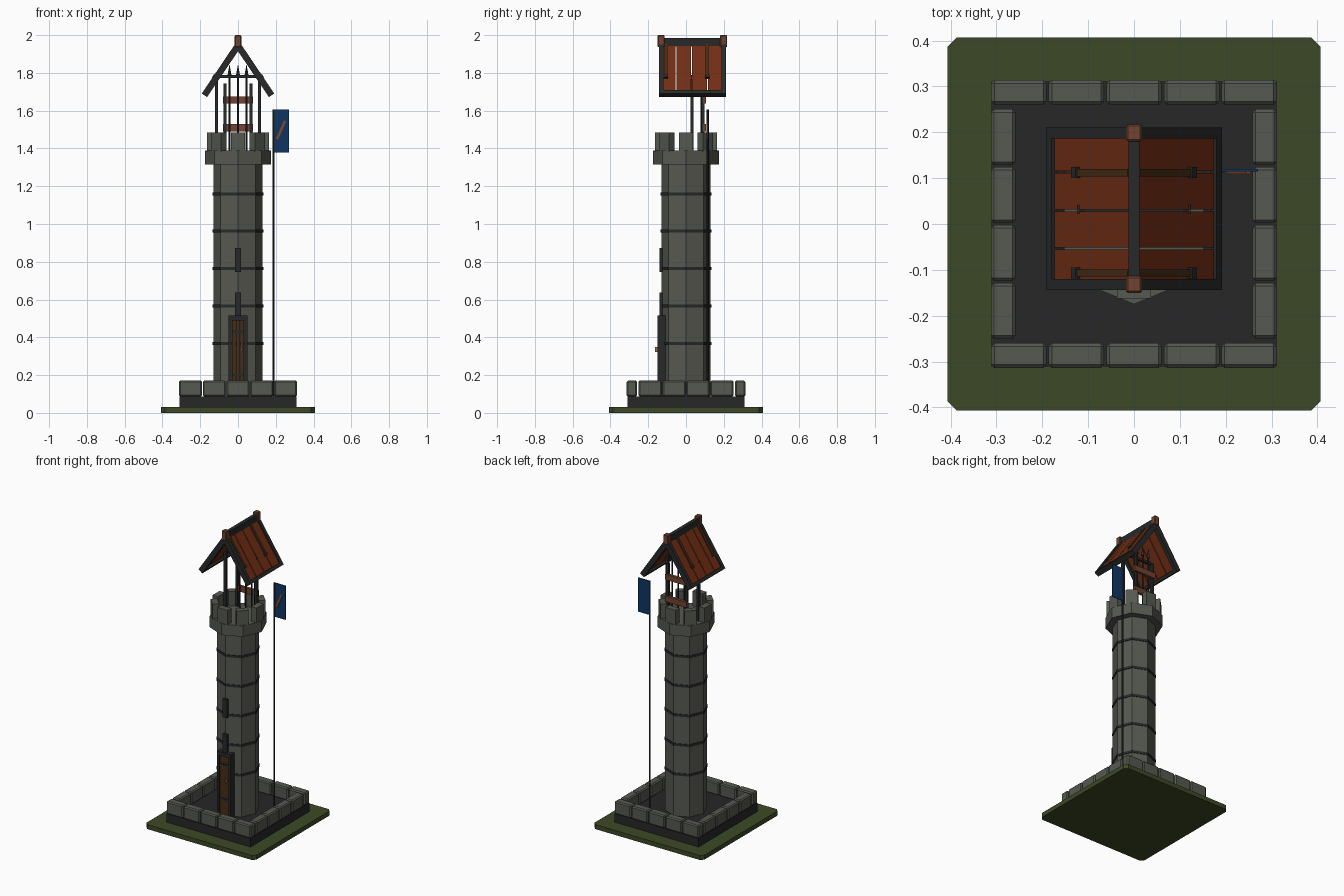
import bpy, bmesh, math
from mathutils import Matrix, Vector

if "Cube" in bpy.data.objects:
    bpy.data.objects.remove(bpy.data.objects["Cube"])


def material(name, r, g, b):
    m = bpy.data.materials.new(name)
    m.diffuse_color = (r, g, b, 1)
    m.use_nodes = True
    m.node_tree.nodes["Principled BSDF"].inputs["Base Color"].default_value = m.diffuse_color
    return m


STONE = material("grey_stone", .092, .100, .080)
GRASS = material("grass_green", .045, .066, .019)
IRON = material("dark_iron", .021, .022, .023)
PAVING = material("dark_paving", .020, .020, .021)
ROOF = material("red_roof_board", .165, .026, .007)
WOOD = material("brown_wood", .165, .055, .028)
DARK_WOOD = material("dark_wood", .060, .026, .008)
BLUE = material("flag_blue", .005, .036, .125)
ORANGE = material("emblem_orange", .22, .07, .02)
BRASS = material("handle_tan", .25, .17, .09)


def finish(bm, name, mat, bevel=0):
    me = bpy.data.meshes.new(name)
    bm.to_mesh(me)
    bm.free()
    me.materials.append(mat)
    ob = bpy.data.objects.new(name, me)
    bpy.context.collection.objects.link(ob)
    if bevel:
        mod = ob.modifiers.new("bevel", 'BEVEL')
        mod.width, mod.segments = bevel, 1
    return ob


def box(name, c, size, mat, rot=None, bevel=0):
    bm = bmesh.new()
    m = Matrix.Translation(c) @ (rot or Matrix()) @ Matrix.Diagonal((*size, 1))
    bmesh.ops.create_cube(bm, size=1, matrix=m)
    return finish(bm, name, mat, bevel)


def span(name, x, y, z, mat, bevel=0):
    """Box given as (min, max) on every axis."""
    return box(name, [(a + b) / 2 for a, b in (x, y, z)],
               [b - a for a, b in (x, y, z)], mat, None, bevel)


def prism(name, x, y, z0, z1, r0, r1, sides, mat):
    """Upright prism or cone with a corner facing the front."""
    bm = bmesh.new()
    bmesh.ops.create_cone(bm, cap_ends=True, segments=sides, radius1=r0, radius2=r1,
                          depth=z1 - z0, matrix=Matrix.Translation((x, y, (z0 + z1) / 2)))
    return finish(bm, name, mat)


# Grass plate with cut corners
bm = bmesh.new()
a, b = .407, .387
pts = [(a, -b), (a, b), (b, a), (-b, a), (-a, b), (-a, -b), (-b, -a), (b, -a)]
f = bm.faces.new([bm.verts.new((x, y, 0)) for x, y in pts])
r = bmesh.ops.extrude_face_region(bm, geom=[f])
bmesh.ops.translate(bm, vec=(0, 0, .03), verts=[v for v in r['geom'] if isinstance(v, bmesh.types.BMVert)])
bmesh.ops.recalc_face_normals(bm, faces=bm.faces)
finish(bm, "grass_plate", GRASS)

# Paved base and ring of wall blocks
span("paved_base", (-.311, .311), (-.311, .311), (.03, .088), PAVING)
for s in (-1, 1):
    for i in range(5):
        box("wall_block", ((i - 2) * .1256, s * .287, .129), (.121, .054, .085), STONE, None, .007)
    for i in range(4):
        box("wall_block", (s * .285, (i - 1.5) * .1265, .129), (.054, .122, .085), STONE, None, .007)

# Tower shaft, iron bands and battlement
prism("tower_shaft", 0, 0, .088, 1.32, .13, .13, 8, STONE)
for i in range(5):
    z = .368 + i * .198
    prism("iron_band", 0, 0, z - .008, z + .008, .134, .134, 8, IRON)
prism("parapet", 0, 0, 1.315, 1.388, .175, .175, 8, STONE)
for i in range(8):
    rot = Matrix.Rotation(i * math.pi / 4, 4, 'Z')
    box("merlon", rot @ Vector((.143, 0, 1.435)), (.04, .075, .10), STONE, rot)

# Door with frame, planks, straps and handle
for s in (-1, 1):
    span("door_jamb", sorted((s * .034, s * .051)), (-.15, -.09), (.088, .515), IRON)
span("door_lintel", (-.034, .034), (-.15, -.09), (.49, .515), IRON)
for i in (-1, 0, 1):
    box("door_plank", (i * .0225, -.122, .289), (.021, .04, .402), DARK_WOOD)
for z in (.2, .43):
    box("door_strap", (0, -.143, z), (.066, .006, .016), IRON)
box("door_handle", (.02, -.154, .335), (.008, .02, .025), BRASS)

# Arrow slits
span("lower_arrow_slit", (-.015, .015), (-.14, -.12), (.505, .637), IRON)
span("upper_arrow_slit", (-.015, .015), (-.14, -.12), (.747, .872), IRON)

# Flag
prism("flag_pole", .188, .115, .088, 1.605, .006, .006, 8, IRON)
span("flag", (.188, .271), (.114, .120), (1.378, 1.605), BLUE)
box("flag_emblem", (.228, .112, 1.498), (.013, .005, .106), ORANGE,
    Matrix.Rotation(math.radians(24), 4, 'Y'))

# Roof posts and tie beam
for s in (-1, 1):
    box("roof_post", (s * .114, .032, 1.585), (.018, .018, .40), IRON)
box("tie_beam", (0, .032, 1.782), (.23, .016, .016), IRON)

# Weapon rack with three spears
for s in (-1, 1):
    box("rack_post", (s * .07, .09, 1.565), (.016, .014, .36), IRON)
for z in (1.51, 1.657):
    box("rack_rail", (0, .098, z), (.16, .018, .038), WOOD)
for x in (-.045, 0, .045):
    prism("spear_shaft", x, .082, 1.388, 1.785, .005, .005, 6, IRON)
    prism("spear_tip", x, .082, 1.78, 1.845, .012, 0, 4, IRON)

# Gable roof: parts laid along either slope
ANG = math.radians(56)
Y0, Y1 = -.144, .211


def slope(name, s, d0, d1, out, thick, y0, y1, mat):
    d = (d0 + d1) / 2
    c = (s * (d * math.cos(ANG) + out * math.sin(ANG)), (y0 + y1) / 2,
         1.945 - d * math.sin(ANG) + out * math.cos(ANG))
    box(name, c, (d1 - d0, y1 - y0, thick), mat, Matrix.Rotation(s * ANG, 4, 'Y'))


for s in (-1, 1):
    for y in (Y0, Y1 - .024):
        slope("gable_rafter", s, -.005, .318, 0, .034, y, y + .024, IRON)
    slope("eave_beam", s, .296, .318, 0, .034, Y0, Y1, IRON)
    for i in range(4):
        y = -.135 + i * .0835
        slope("roof_board", s, 0, .30, .003, .012, y, y + .079, ROOF)
    for y in (.112, -.107):
        slope("roof_batten", s, 0, .205, .012, .010, y - .008, y + .008, DARK_WOOD)
        slope("batten_clip", s, .198, .216, .012, .016, y - .012, y + .012, IRON)

box("ridge_beam", (0, (Y0 + Y1) / 2, 1.963), (.025, Y1 - Y0, .044), IRON)
for y in (-.132, .199):
    box("ridge_finial", (0, y, 1.968), (.035, .037, .064), WOOD, None, .004)
